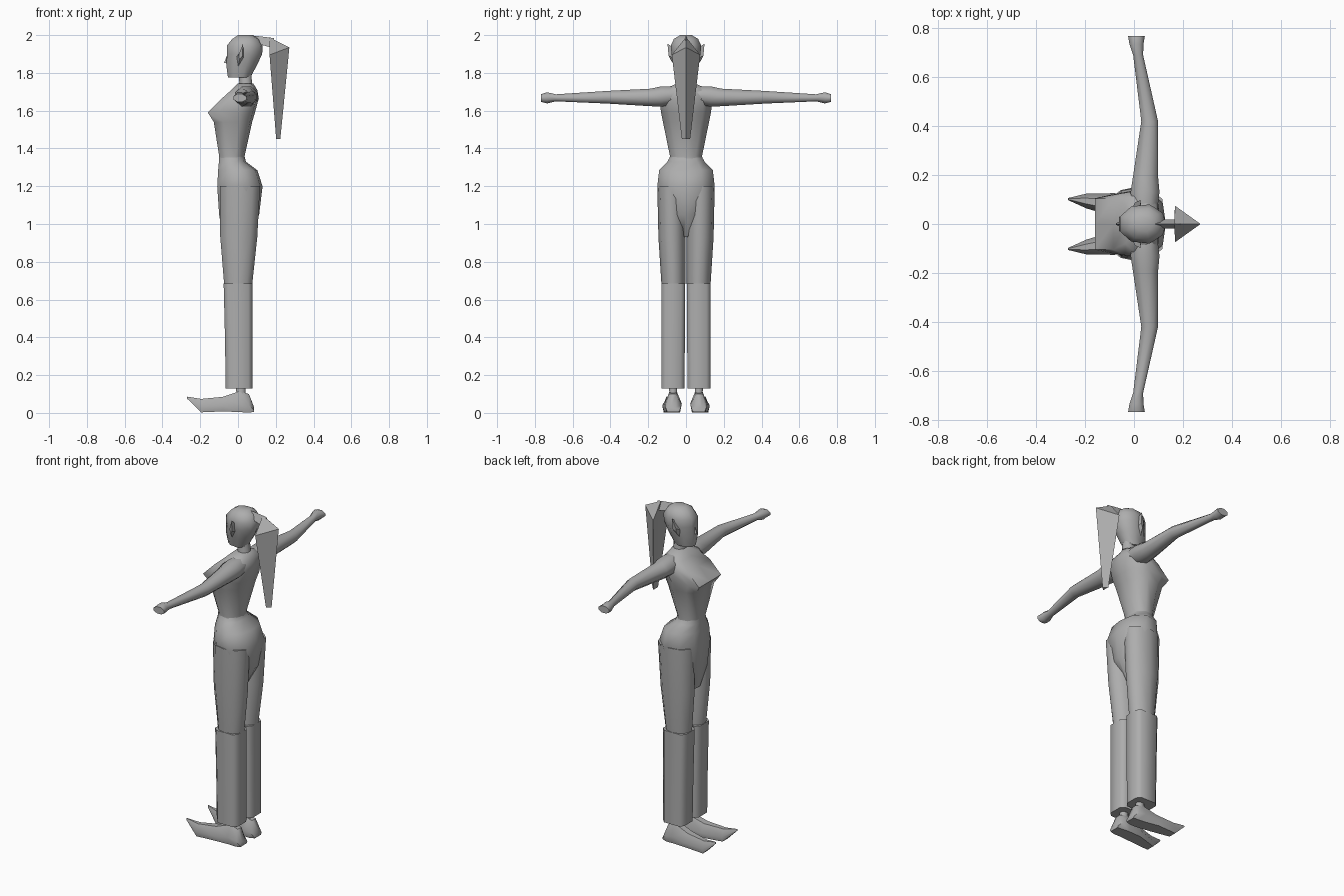
import bpy, bmesh, math
from mathutils import Vector

grey = bpy.data.materials.new("plain grey")
grey.diffuse_color = (0.42, 0.42, 0.42, 1)


def loft(name, rings, angle=60):
    """Skin closed rings of equal point count and cap both ends."""
    bm = bmesh.new()
    rows = [[bm.verts.new(Vector(p)) for p in r] for r in rings]
    n = len(rows[0])
    for a, b in zip(rows, rows[1:]):
        for i in range(n):
            j = (i + 1) % n
            bm.faces.new((a[i], a[j], b[j], b[i]))
    bm.faces.new(rows[0])
    bm.faces.new(rows[-1])
    bmesh.ops.remove_doubles(bm, verts=bm.verts, dist=0.0005)
    bmesh.ops.recalc_face_normals(bm, faces=bm.faces)
    me = bpy.data.meshes.new(name)
    bm.to_mesh(me)
    bm.free()
    ob = bpy.data.objects.new(name, me)
    bpy.context.collection.objects.link(ob)
    me.materials.append(grey)
    bpy.ops.object.select_all(action='DESELECT')
    ob.select_set(True)
    bpy.context.view_layer.objects.active = ob
    bpy.ops.object.shade_smooth_by_angle(angle=math.radians(angle))
    return ob


def pair(name, rings, angle=60):
    """Make a left part and its mirrored right twin."""
    loft("left_" + name, rings, angle)
    loft("right_" + name, [[(x, -y, z) for x, y, z in r] for r in rings], angle)


def body_ring(z, xf, xb, w, fw, bw):
    """Symmetric section: front x, back x, half width, front and back corner widths."""
    xm = xf * 0.35 + xb * 0.65
    x1 = xf * 0.75 + xb * 0.25
    half = [(xf, fw), (x1, w * 0.9 if fw < w * 0.9 else fw), (xm, w), (xb - 0.012, bw)]
    pts = [(xf, 0)] + half + [(xb, 0)] + [(x, -y) for x, y in reversed(half)]
    return [(x, y, z) for x, y in pts]


def oval(axis, c, ru, rv, n=10):
    """Oval section lying across the y or z axis."""
    out = []
    for i in range(n):
        t = 2 * math.pi * (i + 0.5) / n
        u, v = ru * math.cos(t), rv * math.sin(t)
        out.append((c[0] + u, c[1] + (v if axis == 'z' else 0), c[2] + (v if axis == 'y' else 0)))
    return out


# Torso with bust ledge and narrow waist
loft("torso", [body_ring(*r) for r in [
    (1.330, -0.100, 0.040, 0.090, 0.045, 0.05),
    (1.360, -0.100, 0.035, 0.085, 0.045, 0.05),
    (1.540, -0.128, 0.075, 0.122, 0.085, 0.08),
    (1.590, -0.160, 0.090, 0.132, 0.105, 0.09),
    (1.665, -0.085, 0.110, 0.142, 0.105, 0.09),
    (1.710, -0.035, 0.102, 0.125, 0.080, 0.08),
    (1.745, 0.000, 0.080, 0.045, 0.025, 0.03)]])

# Hips, narrowing to the crotch between the legs
loft("hips", [body_ring(*r) for r in [
    (1.355, -0.100, 0.035, 0.085, 0.045, 0.05),
    (1.330, -0.101, 0.042, 0.098, 0.050, 0.06),
    (1.285, -0.105, 0.102, 0.142, 0.070, 0.08),
    (1.200, -0.110, 0.130, 0.152, 0.075, 0.085),
    (1.050, -0.100, 0.112, 0.110, 0.060, 0.06),
    (0.930, -0.080, 0.050, 0.040, 0.020, 0.02)]])

# Upper trouser legs
pair("thigh", [oval('z', (xc, yc, z), rx, ry) for z, xc, yc, rx, ry in [
    (1.20, 0.010, 0.078, 0.112, 0.074),
    (0.93, 0.004, 0.074, 0.103, 0.072),
    (0.68, 0.001, 0.067, 0.078, 0.063)]])


# Lower trouser legs, boxier and straight to the hem
def cuff(z, x0, x1, y0, y1):
    c = 0.022
    return [(x0 + c, y0, z), (x1 - c, y0, z), (x1, y0 + c, z), (x1, y1 - c, z),
            (x1 - c, y1, z), (x0 + c, y1, z), (x0, y1 - c, z), (x0, y0 + c, z)]


pair("lower_leg", [cuff(0.685, -0.076, 0.076, 0.004, 0.131),
                   cuff(0.400, -0.069, 0.076, 0.006, 0.131),
                   cuff(0.130, -0.065, 0.076, 0.008, 0.131)])

# Ankles
pair("ankle", [oval('z', (0.015, 0.068, z), r, r * 0.85, 8)
               for z, r in [(0.17, 0.030), (0.11, 0.026), (0.07, 0.035)]])


# Shoes with upturned pointed toes
def shoe_ring(x, yc, hw, z0, z1):
    zm = z0 * 0.6 + z1 * 0.4
    return [(x, yc - hw * 0.8, z0), (x, yc + hw * 0.8, z0), (x, yc + hw, zm),
            (x, yc + hw * 0.4, z1), (x, yc - hw * 0.4, z1), (x, yc - hw, zm)]


pair("shoe", [shoe_ring(*r) for r in [
    (0.085, 0.068, 0.036, 0.005, 0.030),
    (0.058, 0.068, 0.044, 0.002, 0.100),
    (0.010, 0.068, 0.046, 0.004, 0.115),
    (-0.080, 0.078, 0.048, 0.008, 0.085),
    (-0.195, 0.094, 0.030, 0.003, 0.074),
    (-0.270, 0.102, 0.004, 0.076, 0.086)]], 45)

# Outstretched arms ending in fists
pair("arm", [oval('y', (xc, y, zc), rx, rz, 8) for y, xc, zc, rx, rz in [
    (0.06, 0.045, 1.680, 0.055, 0.050),
    (0.13, 0.045, 1.675, 0.064, 0.058),
    (0.19, 0.047, 1.670, 0.056, 0.050),
    (0.42, 0.064, 1.671, 0.037, 0.036),
    (0.69, 0.017, 1.668, 0.022, 0.020),
    (0.735, 0.010, 1.668, 0.031, 0.032),
    (0.768, 0.010, 1.667, 0.037, 0.022)]])

# Neck
loft("neck", [oval('z', (x, 0, z), r, r, 8)
              for x, z, r in [(0.045, 1.70, 0.046), (0.040, 1.75, 0.036), (0.038, 1.81, 0.036)]])

# Head
loft("head", [body_ring(*r) for r in [
    (1.775, -0.053, 0.065, 0.045, 0.018, 0.030),
    (1.840, -0.062, 0.100, 0.064, 0.026, 0.040),
    (1.900, -0.058, 0.128, 0.077, 0.030, 0.045),
    (1.945, -0.058, 0.130, 0.080, 0.030, 0.045),
    (1.980, -0.030, 0.110, 0.064, 0.025, 0.040),
    (2.000, 0.000, 0.080, 0.030, 0.012, 0.020)]])

# Nose
loft("nose", [[(-0.052, -0.012, 1.85), (-0.052, 0.012, 1.85), (-0.052, 0, 1.91)],
              [(-0.074, -0.003, 1.852), (-0.074, 0.003, 1.852), (-0.070, 0, 1.860)]], 30)

# Pointed ears
pair("ear", [[(0.000, 0.055, 1.830), (0.030, 0.065, 1.880), (0.028, 0.070, 1.935), (-0.008, 0.065, 1.885)],
             [(0.008, 0.082, 1.870), (0.024, 0.092, 1.890), (0.026, 0.098, 1.955), (0.004, 0.088, 1.895)]], 30)

# Hair tie joining head and ponytail
loft("hair_tie", [[(x, -w, z0), (x, w, z0), (x, 0, z1)] for x, w, z0, z1 in [
    (0.07, 0.035, 1.930, 1.998), (0.12, 0.018, 1.950, 1.993), (0.19, 0.020, 1.930, 1.984)]], 30)

# Three-sided ponytail tapering to a blunt tip
loft("ponytail", [
    [(0.165, 0, 1.987), (0.166, 0.004, 1.985), (0.170, 0, 1.986), (0.166, -0.004, 1.985)],
    [(0.170, 0, 1.900), (0.167, 0.075, 1.895), (0.272, 0, 1.935), (0.167, -0.075, 1.895)],
    [(0.202, 0, 1.450), (0.202, 0.022, 1.450), (0.224, 0, 1.450), (0.202, -0.022, 1.450)]], 30)
